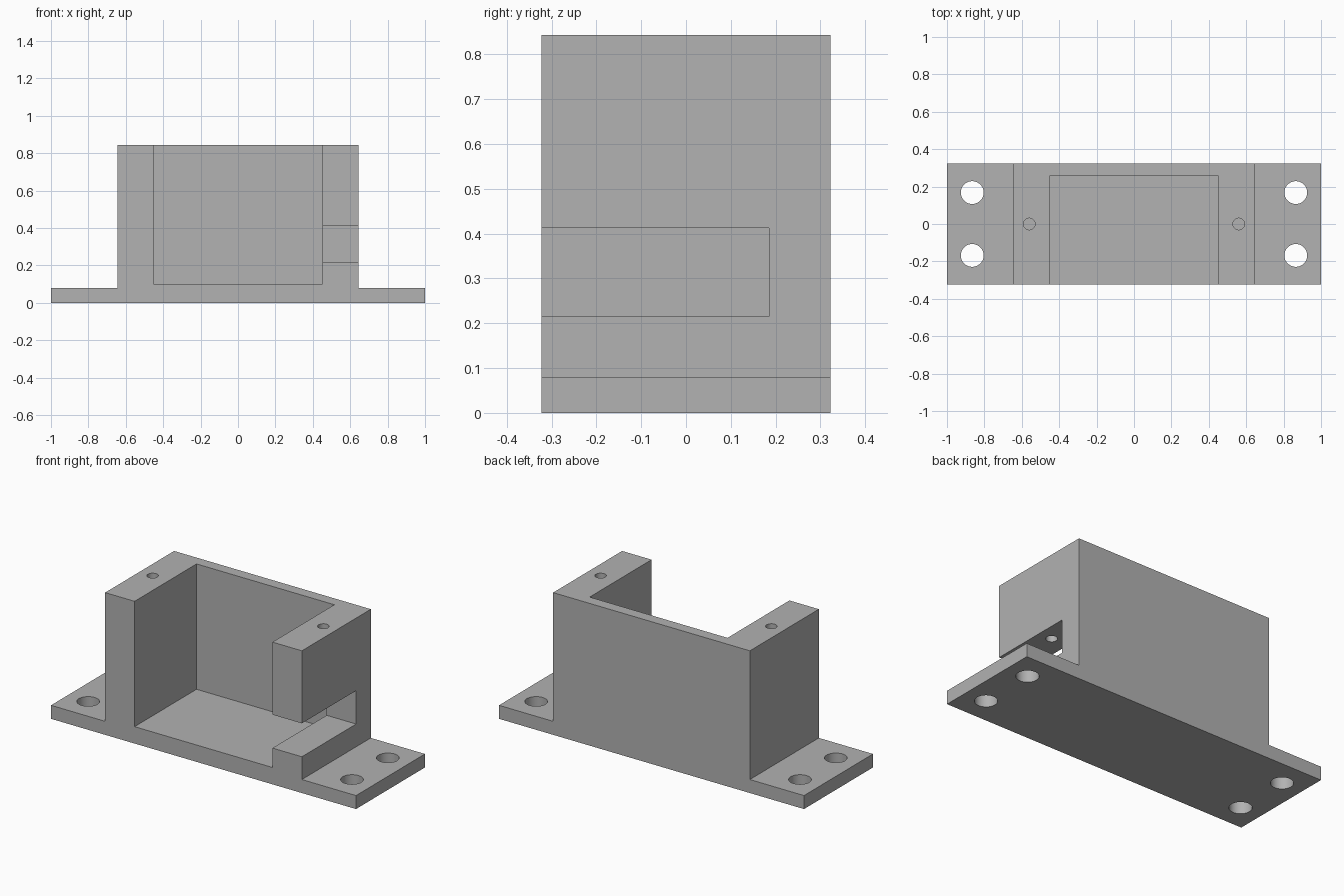
import bpy, bmesh, math

default = bpy.data.objects.get("Cube")
if default:
    bpy.data.objects.remove(default, do_unlink=True)

DEPTH = 0.323          # half depth of the whole bracket
BASE_Z, TOP_Z = 0.08, 0.843
WALL_X = 0.645         # outer face of the side walls
INNER_X = 0.452        # inner face of the side walls

grey = bpy.data.materials.new("plain grey")
grey.use_nodes = True
colour = (0.445, 0.445, 0.445, 1)
grey.diffuse_color = colour
grey.node_tree.nodes["Principled BSDF"].inputs["Base Color"].default_value = colour


def extruded_profile(name, outline, y0, y1):
    """Solid made by pushing an x-z outline along y."""
    bm = bmesh.new()
    face = bm.faces.new([bm.verts.new((x, y0, z)) for x, z in outline])
    pushed = bmesh.ops.extrude_face_region(bm, geom=[face])["geom"]
    verts = [v for v in pushed if isinstance(v, bmesh.types.BMVert)]
    bmesh.ops.translate(bm, verts=verts, vec=(0, y1 - y0, 0))
    bmesh.ops.recalc_face_normals(bm, faces=bm.faces)
    mesh = bpy.data.meshes.new(name)
    bm.to_mesh(mesh)
    bm.free()
    mesh.materials.append(grey)
    obj = bpy.data.objects.new(name, mesh)
    bpy.context.collection.objects.link(obj)
    return obj


def box(name, x0, x1, y0, y1, z0, z1):
    return extruded_profile(name, [(x0, z0), (x1, z0), (x1, z1), (x0, z1)], y0, y1)


def drill(name, x, y, z0, z1, radius):
    bpy.ops.mesh.primitive_cylinder_add(vertices=48, radius=radius, depth=z1 - z0,
                                        location=(x, y, (z0 + z1) / 2))
    obj = bpy.context.object
    obj.name = name
    obj.data.materials.append(grey)
    return obj


# Flanged body: base plate and raised block in one outline
half = [(1, 0), (1, BASE_Z), (WALL_X, BASE_Z), (WALL_X, TOP_Z)]
outline = half + [(-x, z) for x, z in reversed(half)]
bracket = extruded_profile("mounting_bracket", outline, -DEPTH, DEPTH)

# Pocket open at the front and top, and cable slot through the left wall
cutters = [
    box("pocket_cutter", -INNER_X, INNER_X, -0.5, 0.257, 0.10, 1),
    box("slot_cutter", 0.4, 0.8, -0.5, 0.185, 0.215, 0.413),
]

# Screw holes in the flanges and pilot holes in the wall tops
for side in (-1, 1):
    cutters.append(drill("pilot_cutter", side * 0.56, 0, 0.36, 1, 0.031))
    for end in (-1, 1):
        cutters.append(drill("screw_cutter", side * 0.865, end * 0.168, -0.1, 0.2, 0.061))

for cutter in cutters:
    cutter.hide_render = True
    cut = bracket.modifiers.new(cutter.name, "BOOLEAN")
    cut.operation = "DIFFERENCE"
    cut.solver = "EXACT"
    cut.object = cutter

bpy.ops.object.select_all(action="DESELECT")
bracket.select_set(True)
bpy.context.view_layer.objects.active = bracket
for modifier in list(bracket.modifiers):
    bpy.ops.object.modifier_apply(modifier=modifier.name)
for cutter in cutters:
    bpy.data.objects.remove(cutter, do_unlink=True)

# Smooth hole walls, crisp edges
bpy.ops.object.shade_smooth_by_angle(angle=math.radians(30))
